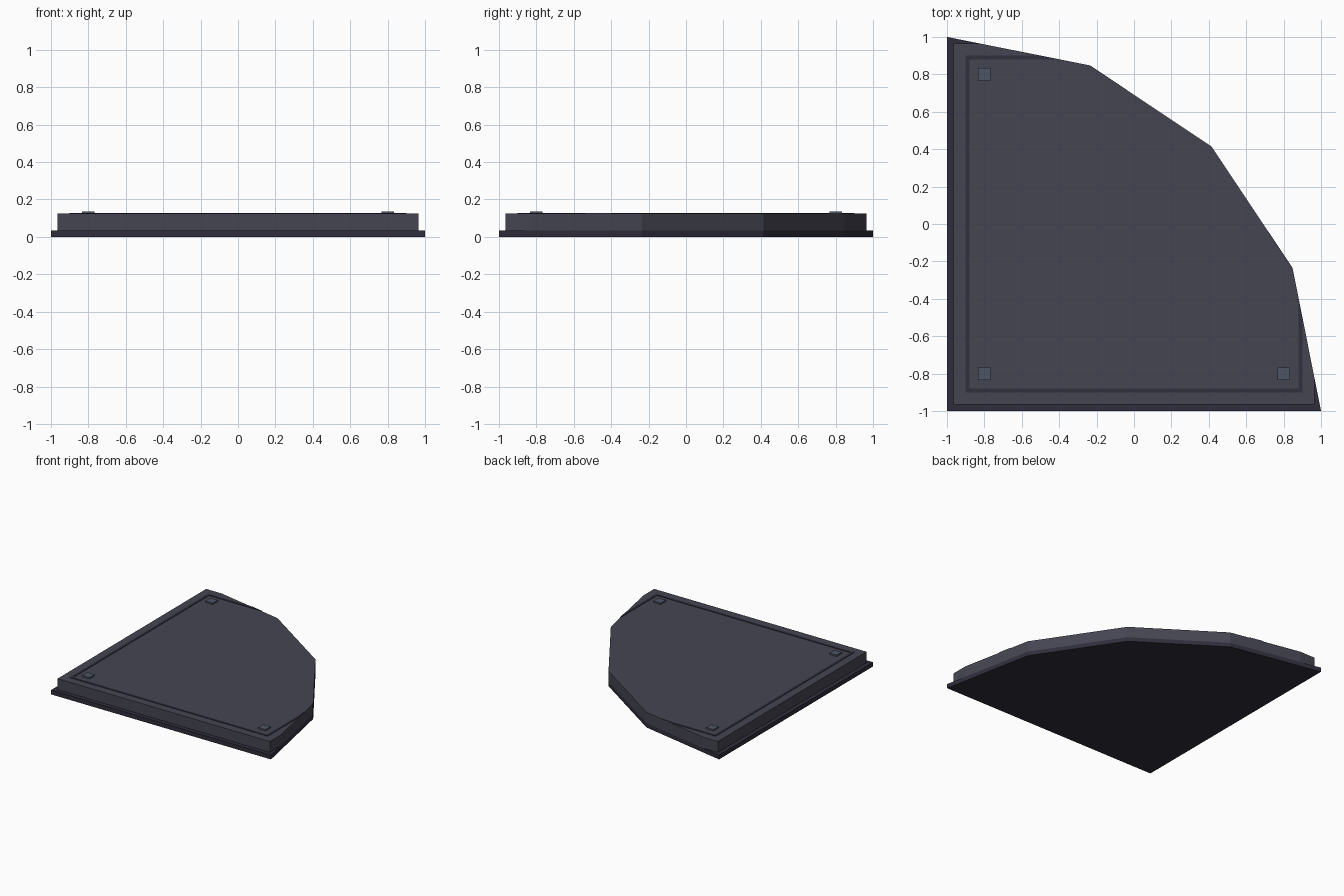
import bpy, bmesh, math
from mathutils import Vector, Matrix

if "Cube" in bpy.data.objects:
    bpy.data.objects.remove(bpy.data.objects["Cube"])

# Four-segment quarter-circle outline, centred on the inner corner
CORNER = Vector((-1, -1, 0))
ARC = [CORNER + 2 * Vector((math.cos(a), math.sin(a), 0))
       for a in (i * math.pi / 8 for i in range(5))]


def material(name, rgb):
    m = bpy.data.materials.new(name)
    m.diffuse_color = (*rgb, 1)
    m.use_nodes = True
    m.node_tree.nodes["Principled BSDF"].inputs["Base Color"].default_value = m.diffuse_color
    return m


def finish(name, bm, mat):
    bmesh.ops.recalc_face_normals(bm, faces=bm.faces)
    me = bpy.data.meshes.new(name)
    bm.to_mesh(me)
    bm.free()
    me.materials.append(mat)
    ob = bpy.data.objects.new(name, me)
    bpy.context.collection.objects.link(ob)
    return ob


def clipped_box(name, x0, x1, y0, y1, z0, z1, mat):
    """Box trimmed to the faceted quarter-circle outline."""
    bm = bmesh.new()
    bmesh.ops.create_cube(bm, size=1, matrix=Matrix.Translation(
        ((x0 + x1) / 2, (y0 + y1) / 2, (z0 + z1) / 2))
        @ Matrix.Diagonal((x1 - x0, y1 - y0, z1 - z0, 1)))
    for a, b in zip(ARC, ARC[1:]):
        normal = (b - a).cross(Vector((0, 0, 1))).normalized()
        geom = bm.verts[:] + bm.edges[:] + bm.faces[:]
        bmesh.ops.bisect_plane(bm, geom=geom, dist=1e-5, plane_co=a,
                               plane_no=normal, clear_outer=True)
        rim = [e for e in bm.edges if e.is_boundary]
        if rim:
            bmesh.ops.holes_fill(bm, edges=rim, sides=0)
    return finish(name, bm, mat)


dark = material("dark_base", (0.03, 0.027, 0.045))
slate = material("slate", (0.06, 0.06, 0.085))
trim = material("trim", (0.03, 0.03, 0.05))
steel = material("steel", (0.075, 0.09, 0.13))

# Base plate
bm = bmesh.new()
face = bm.faces.new([bm.verts.new(p) for p in [CORNER] + ARC])
ext = bmesh.ops.extrude_face_region(bm, geom=[face])
bmesh.ops.translate(bm, vec=(0, 0, 0.035),
                    verts=[v for v in ext["geom"] if isinstance(v, bmesh.types.BMVert)])
finish("base_plate", bm, dark)

# Upper slab
clipped_box("floor_slab", -0.965, 0.965, -0.965, 0.965, 0.035, 0.125, slate)

# Thin border strips
o, i = 0.9, 0.88
for name, x0, x1, y0, y1 in (("front", -o, o, -o, -i), ("back", -o, o, i, o),
                             ("left", -o, -i, -i, i), ("right", i, o, -i, i)):
    clipped_box("border_" + name, x0, x1, y0, y1, 0.123, 0.129, trim)

# Corner bolts
for n, (x, y) in enumerate(((-0.8, -0.8), (0.8, -0.8), (-0.8, 0.8))):
    clipped_box(f"corner_bolt_{n + 1}", x - 0.033, x + 0.033,
                y - 0.033, y + 0.033, 0.123, 0.137, steel)
